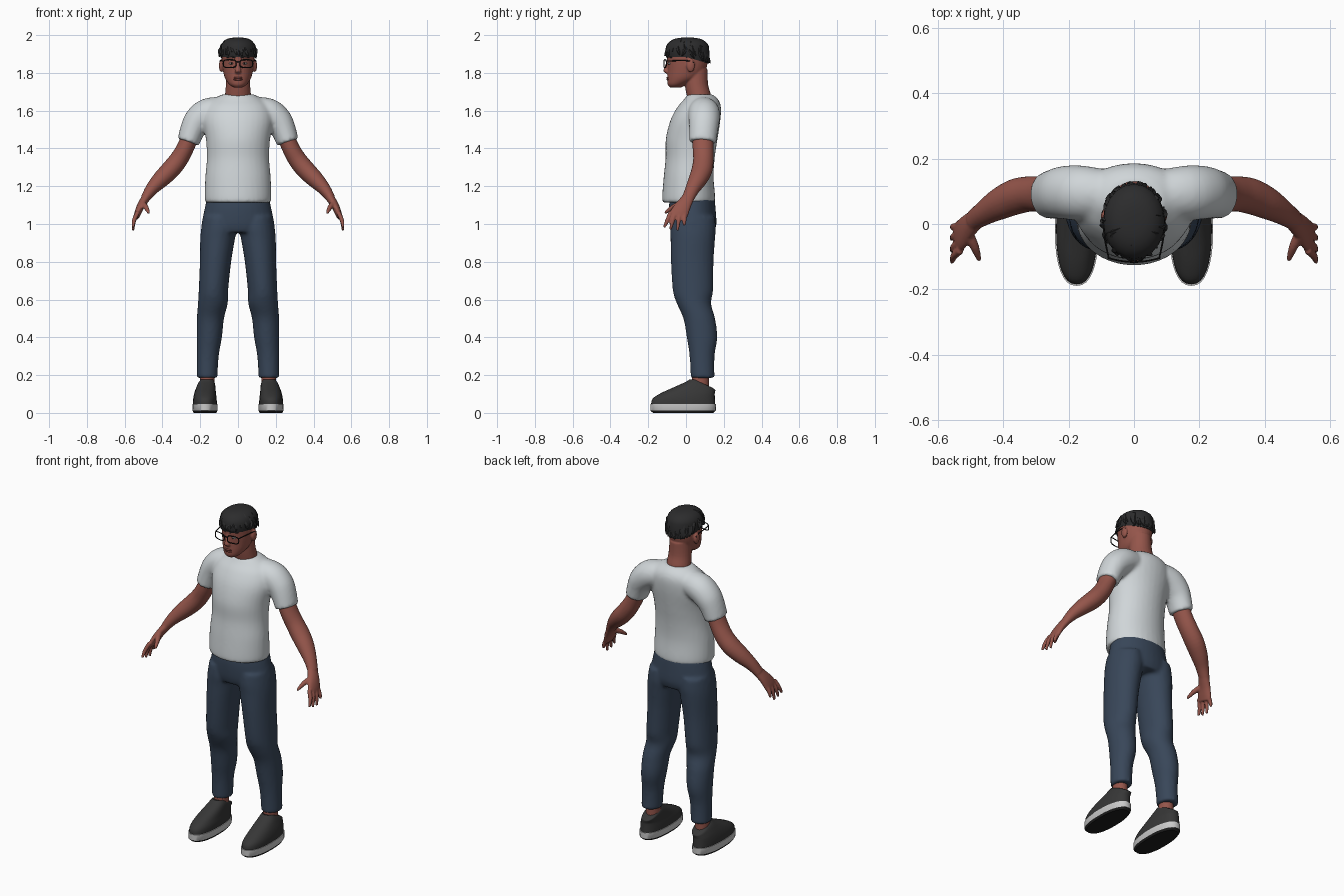
import bpy, bmesh, math, random
from mathutils import Vector, Matrix

random.seed(4)
cube = bpy.data.objects.get("Cube")
if cube:
    bpy.data.objects.remove(cube, do_unlink=True)


def material(name, r, g, b):
    m = bpy.data.materials.new(name)
    m.use_nodes = True
    m.diffuse_color = (r, g, b, 1)
    m.node_tree.nodes["Principled BSDF"].inputs["Base Color"].default_value = (r, g, b, 1)
    return m


SKIN = material("skin", .3, .092, .07)
LIPS = material("lips", .2, .055, .045)
SHIRT = material("shirt_grey", .63, .67, .69)
DENIM = material("denim_blue", .04, .062, .1)
HAIR = material("hair_black", .025, .025, .026)
CANVAS = material("shoe_charcoal", .038, .038, .038)
RUBBER = material("sole_white", .6, .6, .6)
OUTSOLE = material("outsole_black", .012, .012, .012)
EYE = material("eye_white", .55, .52, .5)
FRAME = material("frame_black", .008, .008, .008)


def spline(p, steps):
    """Smooth in-between rings through the given rings."""
    out, last = [], len(p) - 1
    for i in range(last):
        quad = (p[max(i - 1, 0)], p[i], p[i + 1], p[min(i + 2, last)])
        for k in range(steps):
            t = k / steps
            out.append([.5 * (2 * b + (c - a) * t + (2 * a - 5 * b + 4 * c - d) * t * t
                              + (3 * b - a - 3 * c + d) * t ** 3) for a, b, c, d in zip(*quad)])
    out.append(list(p[-1]))
    return out


def loft(bm, rings, side=1, flat=True, n=24, steps=4, power=1):
    """Skin over rings (x, y, z, half width, half depth), level or square to the path."""
    rings = spline(rings, steps)
    centres = [Vector((r[0] * side, r[1], r[2])) for r in rings]
    loops = []
    for i, (c, r) in enumerate(zip(centres, rings)):
        u, v = Vector((1, 0, 0)), Vector((0, 1, 0))
        if not flat:
            t = (centres[min(i + 1, len(rings) - 1)] - centres[max(i - 1, 0)]).normalized()
            u = t.cross(u if abs(t.y) > .85 else v).normalized()
            v = t.cross(u)
        loop = []
        for k in range(n):
            a = math.tau * k / n
            ca, sa = (math.copysign(abs(f) ** power, f) for f in (math.cos(a), math.sin(a)))
            loop.append(bm.verts.new(c + u * (r[3] * ca) + v * (r[4] * sa)))
        loops.append(loop)
    for lo, hi in zip(loops, loops[1:]):
        for k in range(n):
            bm.faces.new((lo[k], lo[(k + 1) % n], hi[(k + 1) % n], hi[k]))
    bm.faces.new(loops[0][::-1])
    bm.faces.new(loops[-1])


def ball(bm, centre, radii):
    bmesh.ops.create_uvsphere(bm, u_segments=16, v_segments=10, radius=1,
                              matrix=Matrix.Translation(centre) @ Matrix.Diagonal((*radii, 1)))


def finish(name, bm, *mats, voxel=0, smooth=4):
    """Make the object; a voxel size fuses its pieces into one soft skin."""
    bmesh.ops.recalc_face_normals(bm, faces=bm.faces)
    for f in bm.faces:
        f.smooth = True
    for e in bm.edges:
        e.smooth = e.calc_face_angle(0) < .7
    me = bpy.data.meshes.new(name)
    bm.to_mesh(me)
    bm.free()
    for m in mats:
        me.materials.append(m)
    ob = bpy.data.objects.new(name, me)
    bpy.context.scene.collection.objects.link(ob)
    if voxel:
        mod = ob.modifiers.new("fuse", 'REMESH')
        mod.mode, mod.voxel_size, mod.use_smooth_shade = 'VOXEL', voxel, True
        mod = ob.modifiers.new("soften", 'SMOOTH')
        mod.factor, mod.iterations = .5, smooth
    return ob


SIDES = ((1, "left"), (-1, "right"))

# T-shirt: torso and both sleeves fused
bm = bmesh.new()
loft(bm, [(0, .014, 1.113, .174, .14), (0, .014, 1.15, .177, .14), (0, .014, 1.25, .173, .132),
          (0, .022, 1.35, .165, .13), (0, .03, 1.45, .17, .137), (0, .05, 1.55, .185, .132),
          (0, .07, 1.62, .17, .115), (0, .08, 1.66, .13, .09), (0, .074, 1.687, .083, .065)], n=32)
for s, _ in SIDES:
    loft(bm, [(.08, .09, 1.605, .07, .075), (.16, .095, 1.588, .078, .084), (.21, .096, 1.55, .075, .082),
              (.238, .093, 1.505, .067, .077), (.264, .088, 1.433, .059, .072)], s, flat=False)
finish("t_shirt", bm, SHIRT, voxel=.01, smooth=5)

# Trousers: hips and both legs fused
bm = bmesh.new()
loft(bm, [(0, .033, 1.14, .164, .118), (0, .033, 1.08, .177, .124), (0, .037, 1, .193, .124),
          (0, .037, .955, .188, .112)], n=32)
for s, _ in SIDES:
    loft(bm, [(.1, .037, 1.04, .085, .115), (.1, .037, .98, .095, .121), (.108, .036, .92, .092, .118),
              (.119, .033, .8, .083, .113), (.13, .037, .65, .078, .107), (.133, .042, .58, .079, .091),
              (.146, .07, .5, .072, .084), (.152, .085, .4, .067, .081), (.16, .085, .3, .058, .066),
              (.164, .088, .185, .055, .063)], s)
finish("trousers", bm, DENIM, voxel=.01)

# Head with neck, nose and ears fused
bm = bmesh.new()
loft(bm, [(0, .08, 1.6, .075, .055), (0, .068, 1.68, .069, .064), (0, .055, 1.74, .064, .062),
          (0, .05, 1.82, .06, .064)])
loft(bm, [(0, -.055, 1.722, .022, .028), (0, -.047, 1.738, .046, .05), (0, -.015, 1.77, .068, .084),
          (0, .002, 1.81, .079, .1), (0, .008, 1.86, .085, .108), (0, .008, 1.91, .085, .11),
          (0, .01, 1.95, .07, .093), (0, .01, 1.97, .04, .05)], n=32)
loft(bm, [(0, -.092, 1.868, .009, .01), (0, -.101, 1.835, .01, .011), (0, -.106, 1.81, .017, .014),
          (0, -.096, 1.797, .014, .009)], n=16)
for s, _ in SIDES:
    ball(bm, (.089 * s, .025, 1.838), (.012, .022, .034))
finish("head", bm, SKIN, voxel=.005, smooth=2)

# Face details
bm = bmesh.new()
for dz in (-.005, .004):
    ball(bm, (0, -.0955, 1.77 + dz), (.024, .008, .006))
finish("lips", bm, LIPS)
for s, side in SIDES:
    bm = bmesh.new()
    ball(bm, (.033 * s, -.086, 1.85), (.014, .01, .006))
    finish(side + "_eye", bm, EYE)
    bm = bmesh.new()
    ball(bm, (.033 * s, -.0925, 1.85), (.005, .005, .005))
    finish(side + "_iris", bm, FRAME)
    bm = bmesh.new()
    loft(bm, [(.014, -.098, 1.88, .004, .005), (.035, -.094, 1.886, .005, .005),
              (.058, -.077, 1.881, .002, .004)], s, flat=False, n=8)
    finish(side + "_eyebrow", bm, HAIR)

# Glasses: rims, temples and bridge
bm = bmesh.new()
wire = (.003, .003)
for s, _ in SIDES:
    rim = []
    for k in range(25):
        a = math.tau * k / 24
        c, z = (math.copysign(abs(f) ** .6, f) for f in (math.cos(a), math.sin(a)))
        x = .044 + .034 * c
        rim.append((x, -.116 + 2 * x * x, 1.849 + .021 * z, *wire))
    loft(bm, rim, s, flat=False, n=6, steps=1)
    loft(bm, [(.077, -.105, 1.862, *wire), (.09, -.04, 1.865, *wire), (.094, .02, 1.863, *wire),
              (.094, .04, 1.852, *wire)], s, flat=False, n=6)
loft(bm, [(-.011, -.116, 1.856, *wire), (0, -.117, 1.859, *wire), (.011, -.116, 1.856, *wire)],
     flat=False, n=6)
finish("glasses", bm, FRAME)

# Hair: cropped cap with tousled locks
bm = bmesh.new()
loft(bm, [(0, .008, 1.885, .089, .113), (0, .008, 1.92, .095, .117), (0, .008, 1.955, .087, .106),
          (0, .008, 1.98, .058, .07), (0, .008, 1.987, .02, .025)], n=20, steps=2)


def scalp(a, el, k):
    return (.093 * k * math.cos(a) * math.cos(el), .008 + .114 * k * math.sin(a) * math.cos(el),
            1.887 + .098 * k * math.sin(el))


for i in range(60):
    a, el = i * 2.4, random.uniform(.45, 1.15)
    low, turn = max(el - .65, .03), random.uniform(-.3, .3)
    w = random.uniform(.014, .02)
    loft(bm, [(*scalp(a, el, .95), w * .7, w * .5), (*scalp(a + turn / 2, (el + low) / 2, 1), w, w * .7),
              (*scalp(a + turn, low, 1.07), w * .2, w * .15)], flat=False, n=6, steps=2)
for v in bm.verts:
    if v.co.z < 1.93:
        v.co.z -= .3 * max(v.co.y, 0)
finish("hair", bm, HAIR)

# Arms, hands and shoes
for s, side in SIDES:
    bm = bmesh.new()
    loft(bm, [(.238, .09, 1.5, .045, .055), (.278, .09, 1.405, .046, .055), (.315, .092, 1.34, .049, .054),
              (.36, .084, 1.285, .05, .055), (.41, .062, 1.235, .045, .049), (.457, .034, 1.185, .034, .038),
              (.492, .01, 1.135, .024, .032)], s, flat=False)
    loft(bm, [(.48, .018, 1.15, .024, .031), (.512, -.012, 1.1, .021, .04), (.53, -.034, 1.06, .018, .048),
              (.538, -.042, 1.035, .014, .044)], s, flat=False)
    for base, tip, z in ((-.08, -.116, .982), (-.056, -.083, .97), (-.031, -.046, .965), (-.007, -.01, .992)):
        loft(bm, [(.53, base, 1.065, .012, .012), (.55, (base + tip) / 2, 1.02, .0115, .0115),
                  (.556, tip, z, .007, .007)], s, flat=False, n=12)
    loft(bm, [(.508, -.025, 1.11, .016, .016), (.487, -.07, 1.088, .014, .014),
              (.472, -.112, 1.058, .007, .007)], s, flat=False, n=12)
    finish(side + "_arm", bm, SKIN, voxel=.005, smooth=3)

    bm = bmesh.new()
    loft(bm, [(.163, .075, .09, .04, .046), (.163, .077, .24, .038, .044)], s)
    finish(side + "_ankle", bm, SKIN)

    bm = bmesh.new()
    loft(bm, [(.175, -.015, .04, .063, .17), (.175, -.012, .075, .062, .165), (.174, .01, .105, .057, .142),
              (.17, .044, .135, .051, .11), (.166, .077, .165, .044, .077), (.165, .078, .178, .037, .06)],
         s, n=32, power=.85)
    for v in bm.verts:
        if v.co.z > .1:
            v.co.z -= .4 * max(v.co.y - .04, 0) * (v.co.z - .1) / .07
    finish(side + "_shoe", bm, CANVAS)

    bm = bmesh.new()
    loft(bm, [(.175, -.015, 0, .06, .16), (.175, -.015, .012, .066, .173), (.175, -.015, .048, .067, .174)],
         s, n=32, steps=1, power=.85)
    for f in bm.faces:
        f.material_index = int(f.calc_center_median().z < .01)
    finish(side + "_sole", bm, RUBBER, OUTSOLE)
